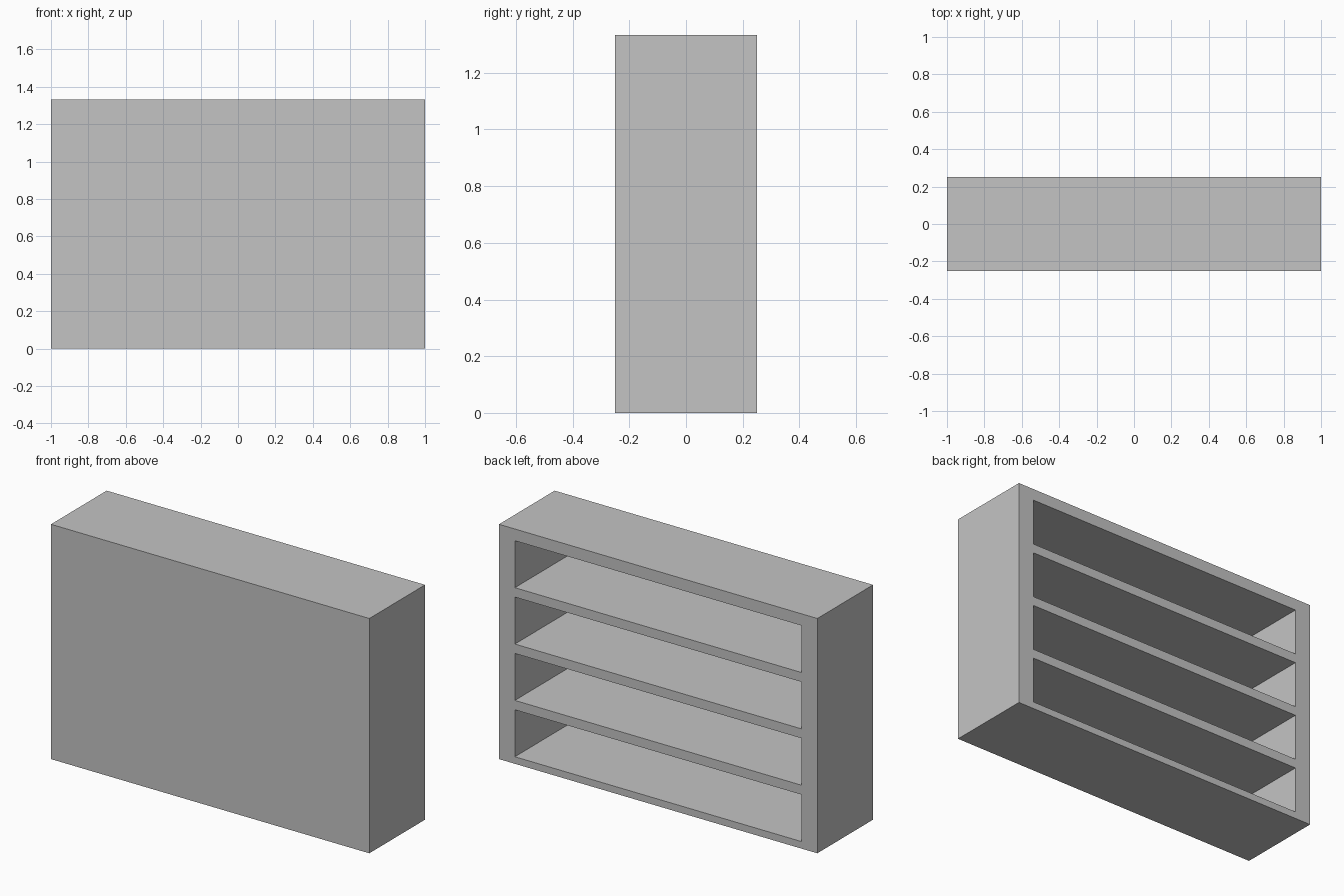
import bpy

cube = bpy.data.objects.get("Cube")
if cube:
    bpy.data.objects.remove(cube, do_unlink=True)

# One plain grey for the whole cabinet
grey = bpy.data.materials.new("plain_grey")
grey.use_nodes = True
colour = (0.55, 0.55, 0.55, 1)
grey.diffuse_color = colour
grey.node_tree.nodes["Principled BSDF"].inputs["Base Color"].default_value = colour

# Overall size and board thicknesses
W, D, H = 2.0, 0.5, 4 / 3
SIDE, FRONT, BASE, SHELF = 0.1, 0.02, 0.04, 0.16 / 3
BAY, BAYS = 0.8 / 3, 4


def box(name, lo, hi):
    """Axis-aligned box between two corners."""
    bpy.ops.mesh.primitive_cube_add(size=1)
    ob = bpy.context.object
    ob.name = ob.data.name = name
    for v in ob.data.vertices:
        v.co = [h if c > 0 else l for c, l, h in zip(v.co, lo, hi)]
    ob.data.materials.append(grey)
    return ob


# Solid carcass
cabinet = box("shelf_cabinet", (-W / 2, -D / 2, 0), (W / 2, D / 2, H))

# Shelf bays cut in from the back, leaving the front panel closed
for i in range(BAYS):
    z = BASE + i * (BAY + SHELF)
    cutter = box(f"bay_cutter_{i + 1}",
                 (SIDE - W / 2, FRONT - D / 2, z),
                 (W / 2 - SIDE, D, z + BAY))
    cutter.hide_render = True
    cut = cabinet.modifiers.new(f"bay_{i + 1}", 'BOOLEAN')
    cut.operation = 'DIFFERENCE'
    cut.solver = 'EXACT'
    cut.object = cutter

# Apply the cuts and discard the cutters
bpy.ops.object.select_all(action='DESELECT')
bpy.context.view_layer.objects.active = cabinet
cabinet.select_set(True)
for mod in list(cabinet.modifiers):
    cutter = mod.object
    bpy.ops.object.modifier_apply(modifier=mod.name)
    bpy.data.objects.remove(cutter, do_unlink=True)
